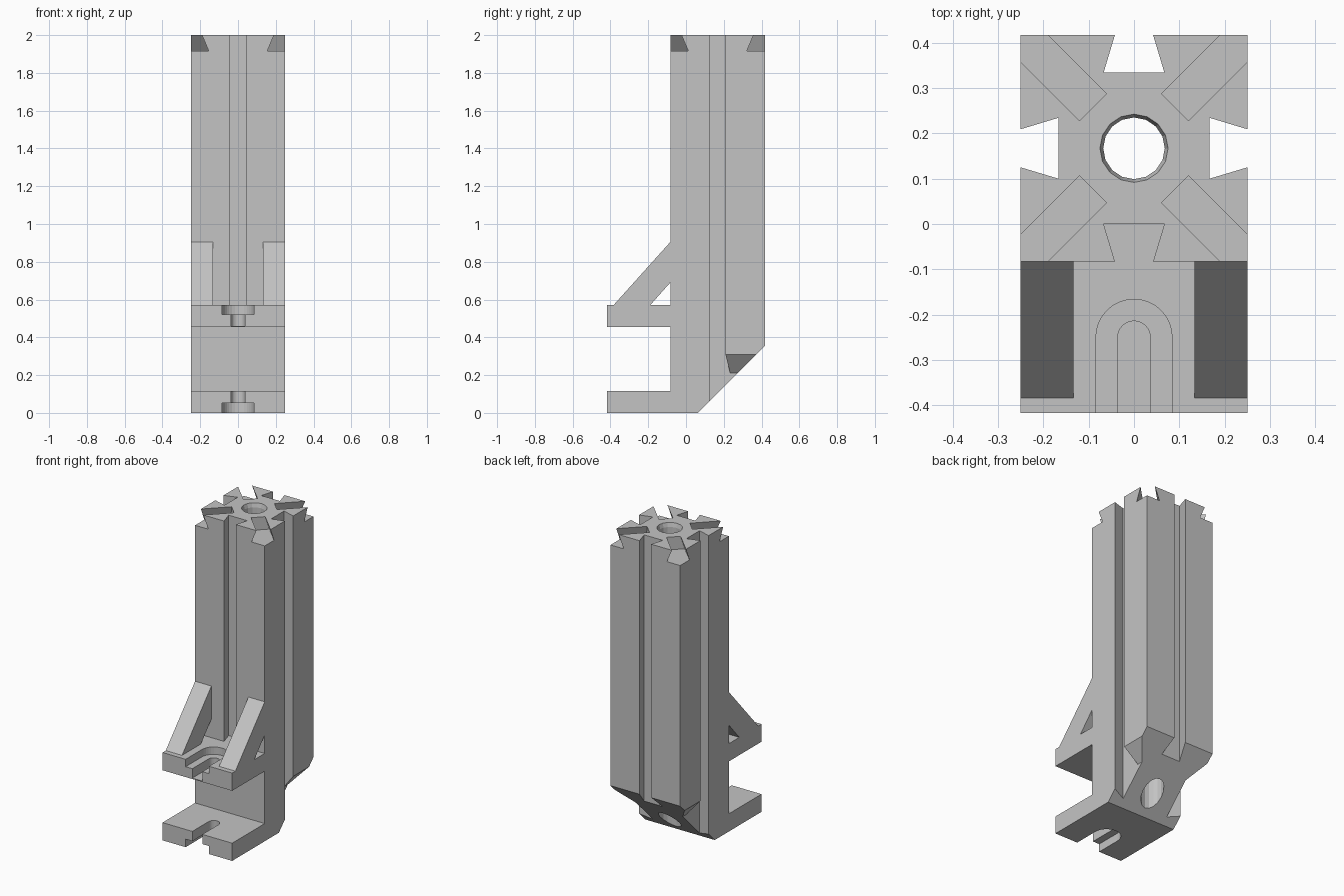
import bpy, bmesh, math
from mathutils import Matrix

if "Cube" in bpy.data.objects:
    bpy.data.objects.remove(bpy.data.objects["Cube"], do_unlink=True)

grey = bpy.data.materials.new("light_grey")
grey.use_nodes = True
grey.diffuse_color = (0.55, 0.55, 0.55, 1)
grey.node_tree.nodes["Principled BSDF"].inputs["Base Color"].default_value = grey.diffuse_color

CENTRE_Y = 0.167
HALF = 0.25
FRONT = CENTRE_Y - HALF
BACK = CENTRE_Y + HALF


def prism(name, points, lo, hi, axis, matrix=None):
    """Extrude a 2D outline from lo to hi along the given axis."""
    place = {"X": lambda a, b, t: (t, a, b),
             "Y": lambda a, b, t: (a, t, b),
             "Z": lambda a, b, t: (a, b, t)}[axis]
    bm = bmesh.new()
    ends = [[bm.verts.new(place(a, b, t)) for a, b in points] for t in (lo, hi)]
    for ring in ends:
        bm.faces.new(ring)
    n = len(points)
    for i in range(n):
        j = (i + 1) % n
        bm.faces.new((ends[0][i], ends[0][j], ends[1][j], ends[1][i]))
    if matrix:
        bm.transform(matrix)
    bmesh.ops.recalc_face_normals(bm, faces=bm.faces)
    mesh = bpy.data.meshes.new(name)
    bm.to_mesh(mesh)
    bm.free()
    obj = bpy.data.objects.new(name, mesh)
    bpy.context.collection.objects.link(obj)
    mesh.materials.append(grey)
    return obj


def cut(target, cutters):
    """Subtract every cutter from the target, then discard it."""
    for cutter in cutters:
        cutter.hide_render = True
        mod = target.modifiers.new("cut", "BOOLEAN")
        mod.operation = "DIFFERENCE"
        mod.solver = "EXACT"
        mod.object = cutter
        bpy.context.view_layer.objects.active = target
        bpy.ops.object.modifier_apply(modifier=mod.name)
        bpy.data.objects.remove(cutter, do_unlink=True)


def slot_outline(radius, centre_y=-0.25, steps=16):
    """Open-fronted slot with a round inner end."""
    arc = [(radius * math.cos(math.pi * i / steps),
            centre_y + radius * math.sin(math.pi * i / steps)) for i in range(steps + 1)]
    return [(radius, -0.6)] + arc + [(-radius, -0.6)]


def circle(radius, steps=16):
    return [(radius * math.cos(math.tau * i / steps),
             CENTRE_Y + radius * math.sin(math.tau * i / steps)) for i in range(steps)]


def around(angle):
    return Matrix.Translation((0, CENTRE_Y, 0)) @ Matrix.Rotation(math.radians(angle), 4, "Z")


# Column with the lower foot, sloped at the lower back
column = prism("column_and_foot",
               [(-BACK, 0), (0.062, 0), (BACK, 0.355), (BACK, 2), (FRONT, 2),
                (FRONT, 0.115), (-BACK, 0.115)], -HALF, HALF, "X")

# Dovetail grooves on four sides, and diagonal dovetails in the top
dovetail = [(-0.036, -0.02), (0.036, -0.02), (0.067, 0.083), (-0.067, 0.083)]
side_profile = [(a, d - HALF) for a, d in dovetail]
top_profile = [(a, 2 - d) for a, d in dovetail]
cutters = []
for k in range(4):
    bottom = 0.57 if k == 0 else -0.1
    cutters.append(prism("groove_cutter", side_profile, bottom, 2.1, "Z", around(90 * k)))
    cutters.append(prism("corner_cutter", top_profile, 0.128, 0.5, "Y", around(45 + 90 * k)))

# Bevelled undersides of the two back corners
for s in (-1, 1):
    bevel = [(s * 0.167, -0.1), (s * 0.167, 0.21), (s * 0.25, 0.31),
             (s * 0.3, 0.37), (s * 0.3, -0.1)]
    cutters.append(prism("bevel_cutter", bevel, CENTRE_Y, 0.5, "Y"))

# Central bore with a chamfered mouth
cutters.append(prism("bore_cutter", circle(0.068), -0.1, 2.1, "Z"))
mouth = prism("mouth_cutter", circle(0.078), 1.97, 2.01, "Z")
for v in mouth.data.vertices:
    if v.co.z < 1.98:
        v.co.x *= 0.86
        v.co.y = CENTRE_Y + (v.co.y - CENTRE_Y) * 0.86
cutters.append(mouth)

# Stepped bolt slot in the foot
cutters.append(prism("foot_slot_cutter", slot_outline(0.036), -0.1, 0.2, "Z"))
cutters.append(prism("foot_head_cutter", slot_outline(0.084), -0.1, 0.052, "Z"))
cut(column, cutters)

# Upper shelf, its slot closed below by a thin web
shelf = prism("upper_shelf", [(-BACK, 0.455), (FRONT, 0.455), (FRONT, 0.57), (-BACK, 0.57)],
              -HALF, HALF, "X")
cut(shelf, [prism("shelf_slot_cutter", slot_outline(0.036), 0.461, 0.7, "Z"),
            prism("shelf_head_cutter", slot_outline(0.084), 0.522, 0.7, "Z")])

# Diagonal braces from shelf to column
for side, lo, hi in (("left", 0.133, HALF), ("right", -HALF, -0.133)):
    prism(side + "_brace", [(-0.384, 0.57), (-0.19, 0.57), (FRONT, 0.69), (FRONT, 0.905)],
          lo, hi, "X")
